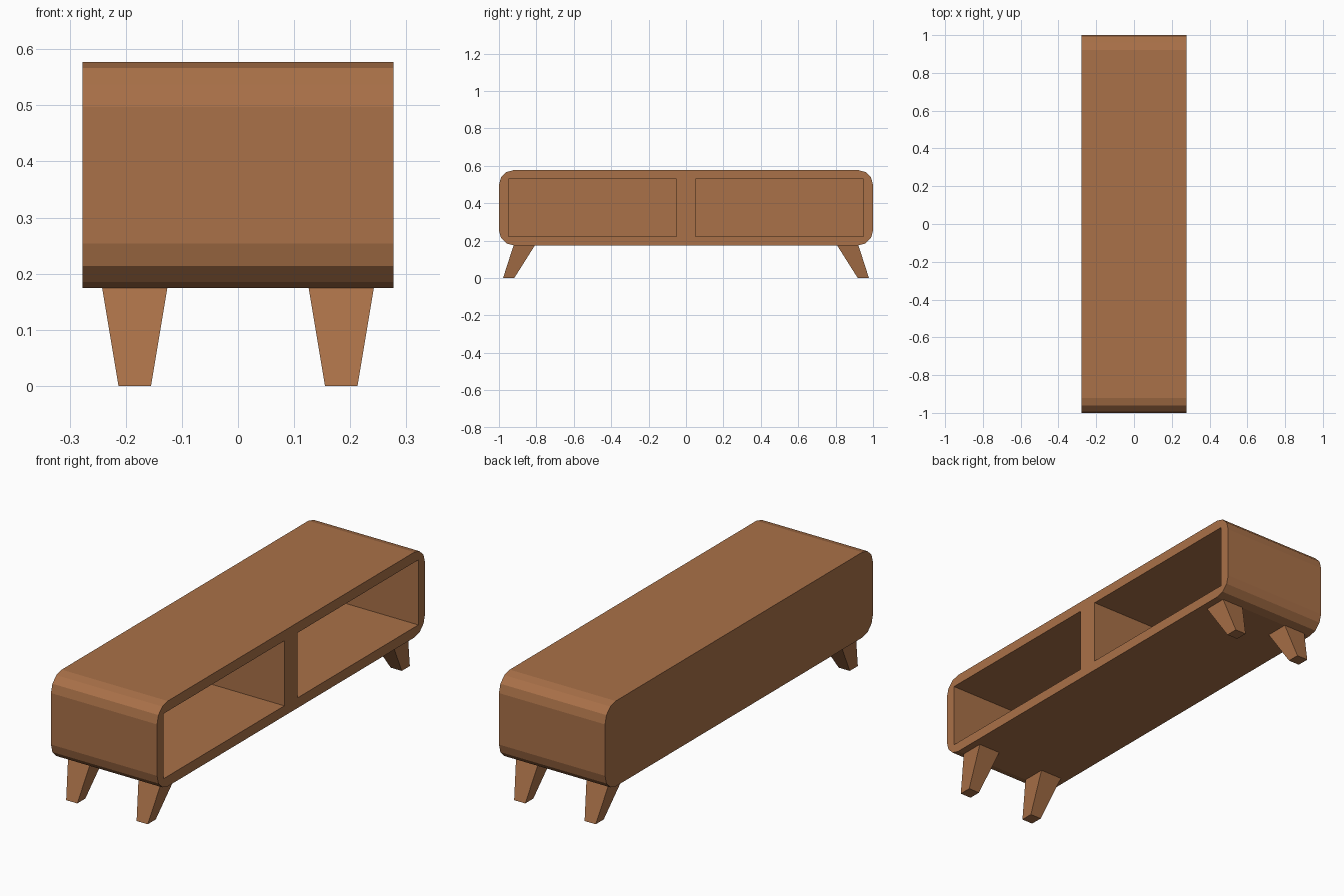
import bpy, bmesh
from math import sin, cos, radians

if "Cube" in bpy.data.objects:
    bpy.data.objects.remove(bpy.data.objects["Cube"])

wood = bpy.data.materials.new("warm_wood")
wood.diffuse_color = (0.40, 0.165, 0.065, 1)
wood.use_nodes = True
wood.node_tree.nodes["Principled BSDF"].inputs["Base Color"].default_value = wood.diffuse_color

HALF_DEPTH, HALF_LEN = 0.277, 1.0
Z_BOTTOM, Z_TOP, RADIUS, WALL = 0.174, 0.577, 0.08, 0.048


def loft(name, start, end):
    """Solid between two matching loops of points."""
    bm = bmesh.new()
    a = [bm.verts.new(p) for p in start]
    b = [bm.verts.new(p) for p in end]
    n = len(a)
    bm.faces.new(a)
    bm.faces.new(b)
    for i in range(n):
        j = (i + 1) % n
        bm.faces.new((a[i], a[j], b[j], b[i]))
    bmesh.ops.recalc_face_normals(bm, faces=bm.faces)
    mesh = bpy.data.meshes.new(name)
    bm.to_mesh(mesh)
    bm.free()
    mesh.materials.append(wood)
    ob = bpy.data.objects.new(name, mesh)
    bpy.context.collection.objects.link(ob)
    return ob


def rect(cx, cy, hx, hy, z):
    return [(cx + sx * hx, cy + sy * hy, z)
            for sx, sy in ((-1, -1), (1, -1), (1, 1), (-1, 1))]


# Cabinet shell: rounded rectangle with three facets per corner
profile = []
for k, (sy, zc) in enumerate(((1, Z_TOP - RADIUS), (-1, Z_TOP - RADIUS),
                              (-1, Z_BOTTOM + RADIUS), (1, Z_BOTTOM + RADIUS))):
    for s in range(4):
        t = radians(90 * k + 30 * s)
        profile.append((sy * (HALF_LEN - RADIUS) + RADIUS * cos(t),
                        zc + RADIUS * sin(t)))
cabinet = loft("cabinet", [(-HALF_DEPTH, y, z) for y, z in profile],
               [(HALF_DEPTH, y, z) for y, z in profile])

# Two open compartments cut in from the right side
for side in (-1, 1):
    x_mid = (WALL + 0.1) / 2
    section = lambda z: rect(x_mid, side * 0.5, HALF_DEPTH + 0.05 - x_mid - 0.0, 0.45, z)
    back = -HALF_DEPTH + WALL
    front = HALF_DEPTH + 0.1
    section = lambda z: rect((back + front) / 2, side * 0.5,
                             (front - back) / 2, 0.45, z)
    cutter = loft("compartment_cutter", section(Z_BOTTOM + WALL), section(Z_TOP - WALL))
    cutter.hide_render = True
    mod = cabinet.modifiers.new("compartment", 'BOOLEAN')
    mod.operation, mod.solver, mod.object = 'DIFFERENCE', 'EXACT', cutter
    bpy.context.view_layer.objects.active = cabinet
    bpy.ops.object.modifier_apply(modifier=mod.name)
    bpy.data.objects.remove(cutter)

# Four tapered legs splayed toward the ends
for sx, xn in ((-1, "left"), (1, "right")):
    for sy, yn in ((-1, "front"), (1, "back")):
        loft(f"{yn}_{xn}_leg",
             rect(sx * 0.184, sy * 0.948, 0.029, 0.030, 0),
             rect(sx * 0.184, sy * 0.865, 0.058, 0.057, Z_BOTTOM))
